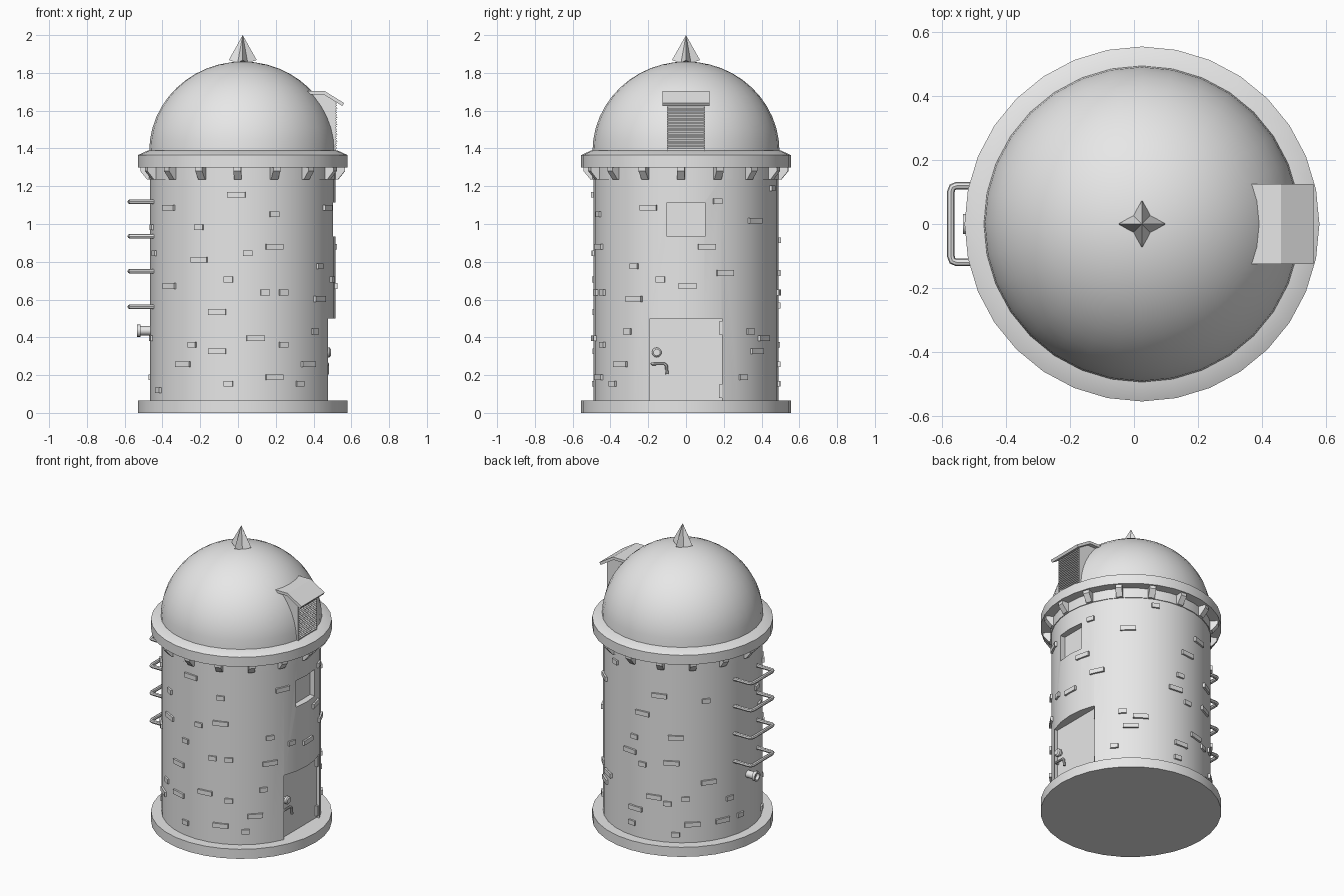
import bpy, bmesh, math
from mathutils import Matrix, Vector

cube = bpy.data.objects.get("Cube")
if cube:
    bpy.data.objects.remove(cube, do_unlink=True)

AXIS = 0.025          # x position of the tower axis
RADIUS = 0.49         # tower wall radius
SIDES = 32

stone = bpy.data.materials.new("light_grey_stone")
stone.use_nodes = True
stone.diffuse_color = (0.8, 0.8, 0.8, 1)
stone.node_tree.nodes["Principled BSDF"].inputs["Base Color"].default_value = (0.8, 0.8, 0.8, 1)


def activate(obj):
    bpy.ops.object.select_all(action='DESELECT')
    obj.select_set(True)
    bpy.context.view_layer.objects.active = obj


def smooth(obj):
    activate(obj)
    bpy.ops.object.shade_smooth_by_angle(angle=math.radians(35))


def finish(bm, name, location=(0, 0, 0), rotation=(0, 0, 0)):
    bmesh.ops.recalc_face_normals(bm, faces=bm.faces)
    mesh = bpy.data.meshes.new(name)
    bm.to_mesh(mesh)
    bm.free()
    mesh.materials.append(stone)
    obj = bpy.data.objects.new(name, mesh)
    obj.location, obj.rotation_euler = location, rotation
    bpy.context.collection.objects.link(obj)
    return obj


def lathe(name, profile, location=(AXIS, 0, 0), rotation=(0, 0, 0), sides=SIDES):
    """Revolve an (r, z) profile about z."""
    bm = bmesh.new()
    verts = [bm.verts.new((r, 0, z)) for r, z in profile]
    edges = [bm.edges.new(pair) for pair in zip(verts, verts[1:])]
    bmesh.ops.spin(bm, geom=verts + edges, cent=(0, 0, 0), axis=(0, 0, 1),
                   angle=math.tau, steps=sides)
    bmesh.ops.remove_doubles(bm, verts=bm.verts, dist=1e-5)
    obj = finish(bm, name, location, rotation)
    smooth(obj)
    return obj


def prism(bm, profile, width, matrix=Matrix()):
    """Extrude an (x, z) profile symmetrically along y."""
    verts = [bm.verts.new((x, -width / 2, z)) for x, z in profile]
    face = bm.faces.new(verts)
    new = bmesh.ops.extrude_face_region(bm, geom=[face])["geom"]
    moved = [g for g in new if isinstance(g, bmesh.types.BMVert)]
    bmesh.ops.translate(bm, verts=moved, vec=(0, width, 0))
    bmesh.ops.transform(bm, matrix=matrix, verts=verts + moved)


def box(bm, low, high, matrix=Matrix()):
    low, high = Vector(low), Vector(high)
    scale = Matrix.Diagonal((*(high - low), 1))
    bmesh.ops.create_cube(bm, size=1, matrix=matrix @ Matrix.Translation((low + high) / 2) @ scale)


def pipe(name, points, radius):
    curve = bpy.data.curves.new(name, 'CURVE')
    curve.dimensions = '3D'
    curve.bevel_depth, curve.bevel_resolution, curve.use_fill_caps = radius, 2, True
    spline = curve.splines.new('POLY')
    spline.points.add(len(points) - 1)
    for point, co in zip(spline.points, points):
        point.co = (*co, 1)
    curve.materials.append(stone)
    obj = bpy.data.objects.new(name, curve)
    bpy.context.collection.objects.link(obj)
    activate(obj)
    bpy.ops.object.convert(target='MESH')
    smooth(bpy.context.object)


def around(degrees):
    return Matrix.Translation((AXIS, 0, 0)) @ Matrix.Rotation(math.radians(degrees), 4, 'Z')


# Base slab, parapet ledge and dome
lathe("base_slab", [(0, 0), (0.555, 0), (0.555, 0.065), (0, 0.065)])
lathe("parapet_ledge", [(0, 1.235), (0.495, 1.235), (0.495, 1.3), (0.555, 1.3),
                        (0.555, 1.365), (0.5, 1.39), (0, 1.39)])
arc = [math.pi / 2 * i / 12 for i in range(13)]
lathe("dome", [(0.495 * math.cos(a), 1.385 + 0.475 * math.sin(a)) for a in arc])

# Tower wall with door and window niches
wall = lathe("tower_wall", [(0, 0.05), (RADIUS, 0.05), (RADIUS, 1.24), (0, 1.24)])
for name, low, high in (("door_niche", (0.455, -0.19, 0.06), (0.7, 0.19, 0.5)),
                        ("window_niche", (0.47, -0.1, 0.935), (0.7, 0.1, 1.115))):
    bm = bmesh.new()
    box(bm, low, high)
    cutter = finish(bm, name)
    cutter.hide_render = True
    cut = wall.modifiers.new(name, 'BOOLEAN')
    cut.operation, cut.object, cut.solver = 'DIFFERENCE', cutter, 'EXACT'
    activate(wall)
    bpy.ops.object.modifier_apply(modifier=cut.name)
    bpy.data.objects.remove(cutter, do_unlink=True)
smooth(wall)

# Corbels under the ledge
bm = bmesh.new()
bracket = [(0.47, 1.235), (0.505, 1.235), (0.542, 1.28), (0.542, 1.302), (0.47, 1.302)]
for i in range(16):
    prism(bm, bracket, 0.04, around(i * 22.5 - 3))
finish(bm, "corbels")

# Raised bricks: (direction in degrees, course number)
long_bricks = [(-94, 30), (-143, 28), (-70, 22), (-118, 20), (-142, 16), (-34, 14),
               (-106, 12), (-82, 8), (-106, 6), (-130, 4), (-45, 4), (-70, 2),
               (-24, 28), (48, 26), (13, 22), (25, 18), (1, 16), (57, 8), (50, 6),
               (108, 27), (95, 23), (120, 19), (84, 15), (117, 14), (144, 10),
               (104, 7), (89, 4), (155, 2), (132, 2)]
short_bricks = [(-70, 27), (-118, 25), (-87, 21), (-162, 21), (-34, 19), (-99, 17),
                (-76, 15), (-64, 15), (-39, 9), (-123, 7), (-64, 7), (-99, 1),
                (-52, 1), (-155, 0), (20, 29), (68, 31), (-16, 17), (44, 9), (38, 2),
                (142, 26), (88, 18), (95, 13), (127, 7), (114, 6), (86, 1), (120, 0),
                (161, 6), (171, 2), (-168, 25), (-170, 8)]
bm = bmesh.new()
for bricks, half in ((long_bricks, 0.048), (short_bricks, 0.025)):
    for direction, course in bricks:
        z = 0.12 + 0.0345 * course
        box(bm, (0.47, -half, z - 0.015), (0.5, half, z + 0.015), around(direction))
finish(bm, "raised_bricks")

# Roof spire: a four-pointed star tapering to a tip
bm = bmesh.new()
tip = bm.verts.new((0, 0, 2))
ring = []
for i in range(8):
    r, z = ((0.038, 1.852), (0.074, 1.868))[i % 2 == 0]
    a = i * math.tau / 8
    ring.append(bm.verts.new((r * math.cos(a), r * math.sin(a), z)))
for i in range(8):
    bm.faces.new((ring[i - 1], ring[i], tip))
bm.faces.new(ring)
finish(bm, "spire", (AXIS, 0, 0))

# Dormer with louvred front and bent roof
bm = bmesh.new()
prism(bm, [(0.3, 1.385), (0.52, 1.385), (0.52, 1.655), (0.46, 1.69), (0.3, 1.69)], 0.2)
finish(bm, "dormer_wall")
bm = bmesh.new()
prism(bm, [(0.3, 1.685), (0.455, 1.685), (0.552, 1.625), (0.562, 1.64), (0.46, 1.703), (0.3, 1.703)], 0.25)
finish(bm, "dormer_roof")
bm = bmesh.new()
for i in range(20):
    z = 1.4 + 0.0125 * i
    prism(bm, [(0.515, z), (0.526, z), (0.518, z + 0.009), (0.515, z + 0.009)], 0.19)
finish(bm, "dormer_louvres")

# Ladder rungs
for i, z in enumerate((1.118, 0.935, 0.75, 0.562)):
    half = [(-0.44, 0.12), (-0.555, 0.12), (-0.568, 0.115), (-0.573, 0.1)]
    path = half + [(x, -y) for x, y in reversed(half)]
    pipe("ladder_rung_%d" % (i + 1), [(x, y, z) for x, y in path], 0.012)

# Drain spout
lathe("drain_spout", [(0, 0), (0.024, 0), (0.024, 0.075), (0.032, 0.075), (0.032, 0.095),
                      (0.022, 0.095), (0.02, 0.075), (0, 0.075)],
      (-0.44, 0, 0.435), (0, -math.pi / 2, 0), 16)

# Door knob, lever and hinges
lathe("door_knob", [(0, 0), (0.014, 0), (0.014, 0.015), (0.026, 0.02), (0.026, 0.035), (0.018, 0.042), (0, 0.042)],
      (0.45, -0.155, 0.32), (0, math.pi / 2, 0), 12)
pipe("door_lever", [(0.45, -0.18, 0.26), (0.475, -0.18, 0.26), (0.475, -0.115, 0.26),
                    (0.475, -0.104, 0.25), (0.475, -0.1, 0.205)], 0.008)
bm = bmesh.new()
for z in (0.45, 0.115):
    box(bm, (0.45, 0.176, z - 0.035), (0.47, 0.19, z + 0.035))
finish(bm, "door_hinges")
